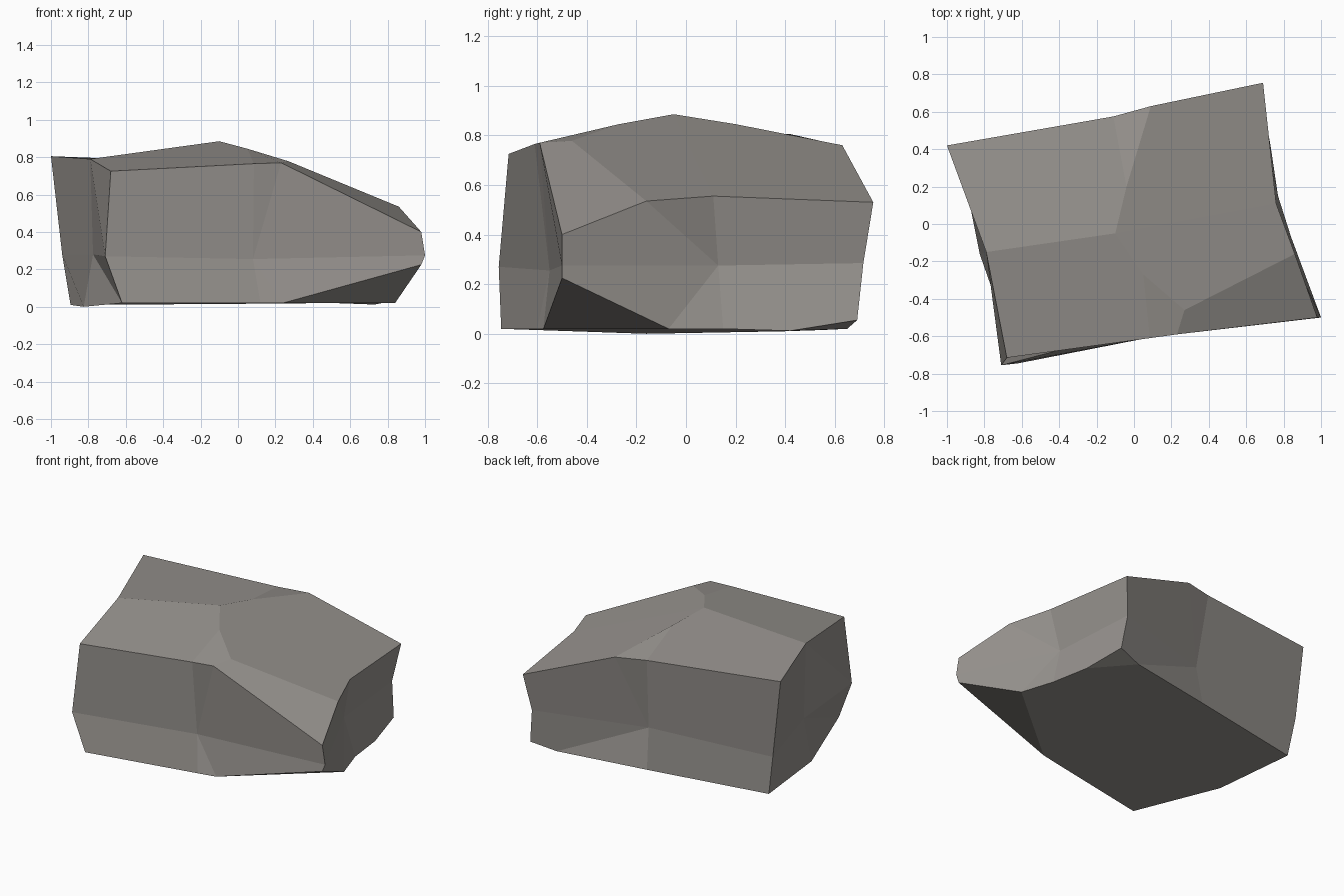
import bpy
import bmesh

cube = bpy.data.objects.get("Cube")
if cube:
    bpy.data.objects.remove(cube, do_unlink=True)

# One grey-brown stone colour
stone = bpy.data.materials.new("warm_grey_stone")
stone.use_nodes = True
colour = (0.31, 0.292, 0.272, 1.0)
stone.diffuse_color = colour
shader = next(n for n in stone.node_tree.nodes if n.type == "BSDF_PRINCIPLED")
shader.inputs["Base Color"].default_value = colour

# Upper rim corners and the ridge points inside it
rim = dict(
    rim_front_right=(-.68, -.715, .725), rim_front_mid=(.085, -.61, .765),
    rim_front_step=(.23, -.59, .77), rim_front_left=(.98, -.5, .4),
    rim_left_step=(.86, -.16, .535), rim_left_mid=(.76, .11, .555),
    rim_back_left=(.69, .755, .53), rim_back_step=(.09, .63, .76),
    rim_back_mid=(-.11, .575, .77), rim_back_right=(-1, .42, .805),
    rim_right_mid=(-.79, -.15, .79))
ridge = dict(
    peak=(-.1, -.05, .885), ridge_back=(-.04, .2, .845),
    ridge_front=(.05, -.27, .845), shoulder=(.27, -.46, .778))

# Belt around the middle of the walls, pinched in at the middle of each side
belt = dict(
    belt_front_right=(-.71, -.755, .27), belt_front_mid=(.08, -.55, .255),
    belt_front_left=(1, -.5, .275), belt_left_mid=(.7, .13, .275),
    belt_back_left=(.65, .715, .285), belt_back_mid=(-.074, .504, .28),
    belt_back_right=(-.94, .417, .28), belt_right_mid=(-.775, -.15, .28))

# Outline of the underside, with two chipped corners
base = dict(
    base_front_right=(-.62, -.745, .02), base_front_mid=(.12, -.6, .02),
    base_front_chip=(.24, -.575, .02), base_left_step=(.84, -.07, .02),
    base_left_mid=(.77, .15, .02), base_left_chip=(.73, .42, .012),
    base_back_chip=(.51, .65, .02), base_back_mid=(-.09, .545, .015),
    base_back_right=(-.895, .395, .01), base_right_mid=(-.825, -.16, 0))
chips = dict(chip_front_left=(.98, -.5, .225), chip_back_left=(.68, .69, .055))

bm = bmesh.new()
verts = {name: bm.verts.new(co)
         for part in (rim, ridge, belt, base, chips) for name, co in part.items()}


def facet(names):
    bm.faces.new([verts[n] for n in names.split()])


# Top facets
for names in (
    "rim_back_right rim_right_mid peak ridge_back rim_back_mid",
    "rim_back_mid ridge_back rim_back_step",
    "ridge_back peak rim_left_mid rim_back_left rim_back_step",
    "peak ridge_front shoulder rim_left_step rim_left_mid",
    "ridge_front rim_front_mid rim_front_step shoulder",
    "rim_right_mid rim_front_right rim_front_mid ridge_front peak",
    "shoulder rim_front_step rim_front_left rim_left_step",
):
    facet(names)

# Walls between rim and belt
for names in (
    "rim_front_right belt_front_right belt_front_mid rim_front_mid",
    "rim_front_mid belt_front_mid rim_front_step",
    "rim_front_step belt_front_mid belt_front_left rim_front_left",
    "rim_front_left belt_front_left belt_left_mid rim_left_step",
    "rim_left_step belt_left_mid rim_left_mid",
    "rim_left_mid belt_left_mid belt_back_left rim_back_left",
    "rim_back_left belt_back_left belt_back_mid rim_back_step",
    "rim_back_step belt_back_mid rim_back_mid",
    "rim_back_mid belt_back_mid belt_back_right rim_back_right",
    "rim_back_right belt_back_right belt_right_mid rim_right_mid",
    "rim_right_mid belt_right_mid belt_front_right",
    "rim_right_mid belt_front_right rim_front_right",
):
    facet(names)

# Walls between belt and underside, including the chipped corners
for names in (
    "belt_front_right base_front_right base_front_mid belt_front_mid",
    "belt_front_mid base_front_mid base_front_chip",
    "belt_front_mid base_front_chip chip_front_left belt_front_left",
    "chip_front_left base_front_chip base_left_step",
    "belt_front_left chip_front_left base_left_step belt_left_mid",
    "belt_left_mid base_left_step base_left_mid",
    "belt_left_mid base_left_mid base_left_chip chip_back_left belt_back_left",
    "chip_back_left base_left_chip base_back_chip",
    "belt_back_left chip_back_left base_back_chip belt_back_mid",
    "belt_back_mid base_back_chip base_back_mid",
    "belt_back_mid base_back_mid base_back_right belt_back_right",
    "belt_back_right base_back_right base_right_mid belt_right_mid",
    "belt_right_mid base_right_mid base_front_right",
    "belt_right_mid base_front_right belt_front_right",
):
    facet(names)

# Underside
facet(" ".join(reversed(list(base))))

bmesh.ops.recalc_face_normals(bm, faces=bm.faces[:])
mesh = bpy.data.meshes.new("rock")
bm.to_mesh(mesh)
bm.free()
mesh.materials.append(stone)
rock = bpy.data.objects.new("rock", mesh)
bpy.context.collection.objects.link(rock)
